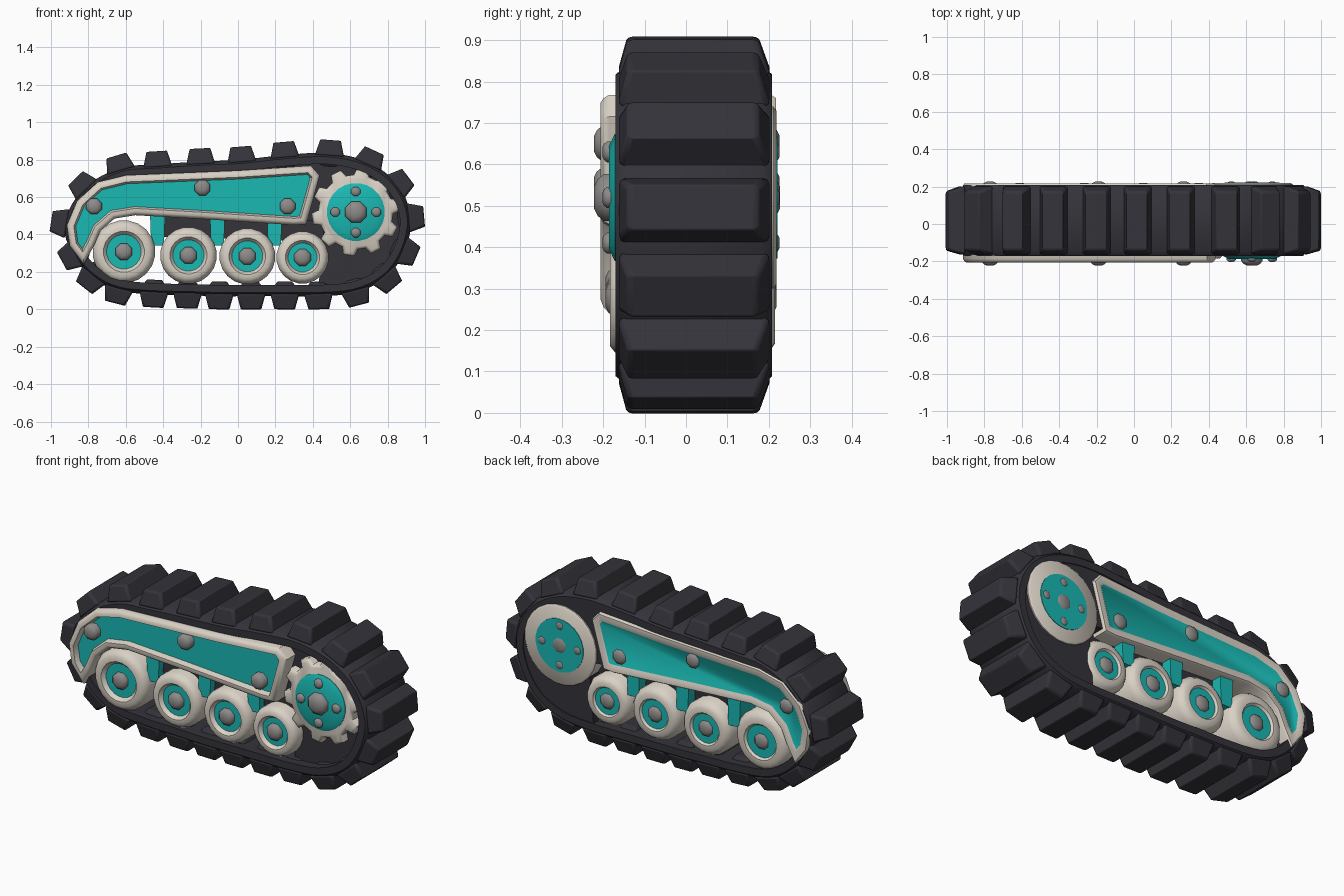
import bpy, bmesh
from math import sin, cos, pi
from mathutils import Vector

cube = bpy.data.objects.get("Cube")
if cube:
    bpy.data.objects.remove(cube, do_unlink=True)


def material(name, rgb):
    m = bpy.data.materials.new(name)
    m.use_nodes = True
    m.diffuse_color = (*rgb, 1)
    m.node_tree.nodes["Principled BSDF"].inputs["Base Color"].default_value = (*rgb, 1)
    return m


RUBBER = material("dark rubber", (0.034, 0.033, 0.042))
CREAM = material("cream paint", (0.7, 0.64, 0.56))
TEAL = material("teal paint", (0.01, 0.48, 0.45))
STEEL = material("grey steel", (0.27, 0.26, 0.25))
parts = []


def finish(name, bm, *mats):
    mesh = bpy.data.meshes.new(name)
    bm.to_mesh(mesh)
    bm.free()
    for m in mats:
        mesh.materials.append(m)
    ob = bpy.data.objects.new(name, mesh)
    bpy.context.collection.objects.link(ob)
    parts.append(ob)
    return ob


def step_face(bm, face, side, steps, slot):
    """Inset a cap repeatedly; each step is (inset, rise); the last cap gets the slot."""
    for inset, rise in steps:
        bmesh.ops.inset_region(bm, faces=[face], thickness=inset, use_even_offset=True)
        for v in face.verts:
            v.co.y += side * rise
    face.material_index = slot


def prism(name, outline, y0, y1, mats, front=(), back=(), slot=0):
    """Extrude an x-z outline along y and shape both caps."""
    bm = bmesh.new()
    a = [bm.verts.new((x, y0, z)) for x, z in outline]
    b = [bm.verts.new((x, y1, z)) for x, z in outline]
    caps = [bm.faces.new(a), bm.faces.new(b)]
    n = len(a)
    for i in range(n):
        j = (i + 1) % n
        bm.faces.new((a[i], a[j], b[j], b[i]))
    bmesh.ops.recalc_face_normals(bm, faces=bm.faces)
    bm.normal_update()
    step_face(bm, caps[0], -1, front, slot)
    step_face(bm, caps[1], 1, back, slot)
    return finish(name, bm, *mats)


def ring(cx, cz, r, n):
    return [(cx + r * cos(2 * pi * (i + 0.5) / n), cz + r * sin(2 * pi * (i + 0.5) / n))
            for i in range(n)]


def bolt(name, x, z, r, y0, y1, n=8):
    cap = [(r * 0.2, r * 0.25), (r * 0.3, r * 0.15)]
    return prism(name, ring(x, z, r, n), y0 + r * 0.4, y1 - r * 0.4, [STEEL], cap, cap)


# Track path: one point under each lug, clockwise from the left end
path = [Vector(p) for p in (
    (-.93, .46), (-.82, .65), (-.63, .755), (-.43, .775), (-.2, .79), (.02, .8),
    (.25, .825), (.49, .835), (.7, .785), (.855, .665), (.925, .49), (.89, .31),
    (.79, .17), (.63, .09), (.43, .07), (.25, .07), (.07, .07), (-.1, .07),
    (-.27, .075), (-.45, .08), (-.64, .1), (-.78, .17), (-.88, .29))]
SUB = 4
count = len(path)
stations = []
for i in range(count):
    p0, p1, p2, p3 = (path[(i + k) % count] for k in (-1, 0, 1, 2))
    for s in range(SUB):
        t = s / SUB
        stations.append(0.5 * (2 * p1 + (p2 - p0) * t + (2 * p0 - 5 * p1 + 4 * p2 - p3) * t * t
                               + (3 * p1 - p0 - 3 * p2 + p3) * t ** 3))
total = len(stations)
tangents = [(stations[(i + 1) % total] - stations[i - 1]).normalized() for i in range(total)]
normals = [Vector((-t.y, t.x)) for t in tangents]

# Belt: chamfered band swept round the path
section = [(0, -.145), (0, .185), (-.02, .208), (-.06, .208), (-.06, -.17), (-.02, -.17)]
bm = bmesh.new()
loops = []
for p, n in zip(stations, normals):
    loops.append([bm.verts.new((p.x + n.x * h, y, p.y + n.y * h)) for h, y in section])
for i, a in enumerate(loops):
    b = loops[(i + 1) % total]
    for k in range(len(section)):
        m = (k + 1) % len(section)
        bm.faces.new((a[k], a[m], b[m], b[k]))
bmesh.ops.recalc_face_normals(bm, faces=bm.faces)
finish("track_belt", bm, RUBBER)


def lug_set(name, low, high):
    """Tapered block at every path point; low/high are (height, half length, y0, y1)."""
    bm = bmesh.new()
    for i in range(0, total, SUB):
        p, t, n = stations[i], tangents[i], normals[i]
        block = []
        for h, a, y0, y1 in (low, high):
            for da, y in ((-a, y0), (a, y0), (a, y1), (-a, y1)):
                q = p + n * h + t * da
                block.append(bm.verts.new((q.x, y, q.y)))
        bmesh.ops.convex_hull(bm, input=block)
    bmesh.ops.recalc_face_normals(bm, faces=bm.faces)
    ob = finish(name, bm, RUBBER)
    bev = ob.modifiers.new("soft_edges", "BEVEL")
    bev.width = 0.012
    bev.segments = 2


lug_set("track_lugs", (-.015, .078, -.165, .205), (.07, .055, -.142, .175))
lug_set("inner_track_teeth", (-.05, .06, -.13, .17), (-.078, .04, -.11, .15))

# Dark core filling the upper half and the sprocket end, recessed below the panel
core = [tuple(stations[i] - normals[i] * 0.03) for i in range(SUB, SUB * 14 + 1)]
prism("inner_core", core + [(.46, .47), (-.45, .5)], -.115, .203, [RUBBER])
prism("recessed_core", [(-.46, .56), (.48, .56), (.48, .36), (-.46, .39)], -.1, .13, [RUBBER])

# Side panel: broad raised cream rim round a teal recess on both faces
panel = [(-.825, .24), (-.9, .34), (-.915, .45), (-.86, .58), (-.75, .68), (-.6, .717),
         (0, .742), (.39, .768), (.437, .715), (.365, .455), (.3, .45), (-.2, .483),
         (-.55, .503), (-.66, .485), (-.735, .42), (-.77, .34)]
prism("side_panel", panel, -.185, .205, [CREAM, TEAL],
      [(.008, .014), (.01, .007), (.018, 0), (.01, -.03)], [(.008, .012), (.03, 0), (.008, -.006)], 1)
for x, z in ((-.77, .55), (-.19, .65), (.265, .55)):
    bolt("panel_bolt", x, z, .045, -.222, .226)

# Road wheels with teal hubs
for x, z, r in ((-.61, .308, .168), (-.265, .288, .152), (.05, .283, .15), (.345, .277, .14)):
    prism("road_wheel", ring(x, z, r, 20), -.15, .18, [CREAM, TEAL],
          [(r * .08, .022), (r * .1, .012), (r * .16, 0), (r * .1, -.02)],
          [(r * .12, .025), (r * .1, .01), (r * .18, 0), (r * .06, -.012)], 1)
    bolt("wheel_bolt", x, z, .048, -.194, .219)

# Teal struts between the wheels
for x in (-.43, -.11, .195):
    prism("strut", [(x - .034, .34), (x + .034, .34), (x + .04, .5), (x - .04, .5)],
          -.14, .19, [TEAL])

# Drive sprocket: toothed front, plain rear disc
SX, SZ, TEETH = .63, .52, 10
gear = []
for i in range(TEETH):
    for r, f in ((.2, -.33), (.237, -.2), (.237, .2), (.2, .33)):
        a = 2 * pi * (i + f + .25) / TEETH
        gear.append((SX + r * cos(a), SZ + r * sin(a)))
prism("sprocket_gear", gear, -.152, 0, [CREAM], [(.008, .012), (.008, .005)])
prism("sprocket_rear_disc", ring(SX, SZ, .222, 24), 0, .21, [CREAM], (), [(.01, .008)])
prism("sprocket_front_hub", ring(SX, SZ, .155, 24), -.172, 0, [TEAL], [(.03, .014)])
prism("sprocket_rear_hub", ring(SX, SZ, .148, 24), 0, .221, [TEAL])
bolt("sprocket_axle", SX, SZ, .062, -.222, .227)
for i in range(4):
    a = i * pi / 2
    bolt("sprocket_bolt", SX + .11 * cos(a), SZ + .11 * sin(a), .027, -.202, .226)

# Smooth shading with sharp creases kept
bpy.ops.object.select_all(action="DESELECT")
for ob in parts:
    ob.select_set(True)
bpy.context.view_layer.objects.active = parts[0]
bpy.ops.object.shade_smooth_by_angle(angle=0.75)
